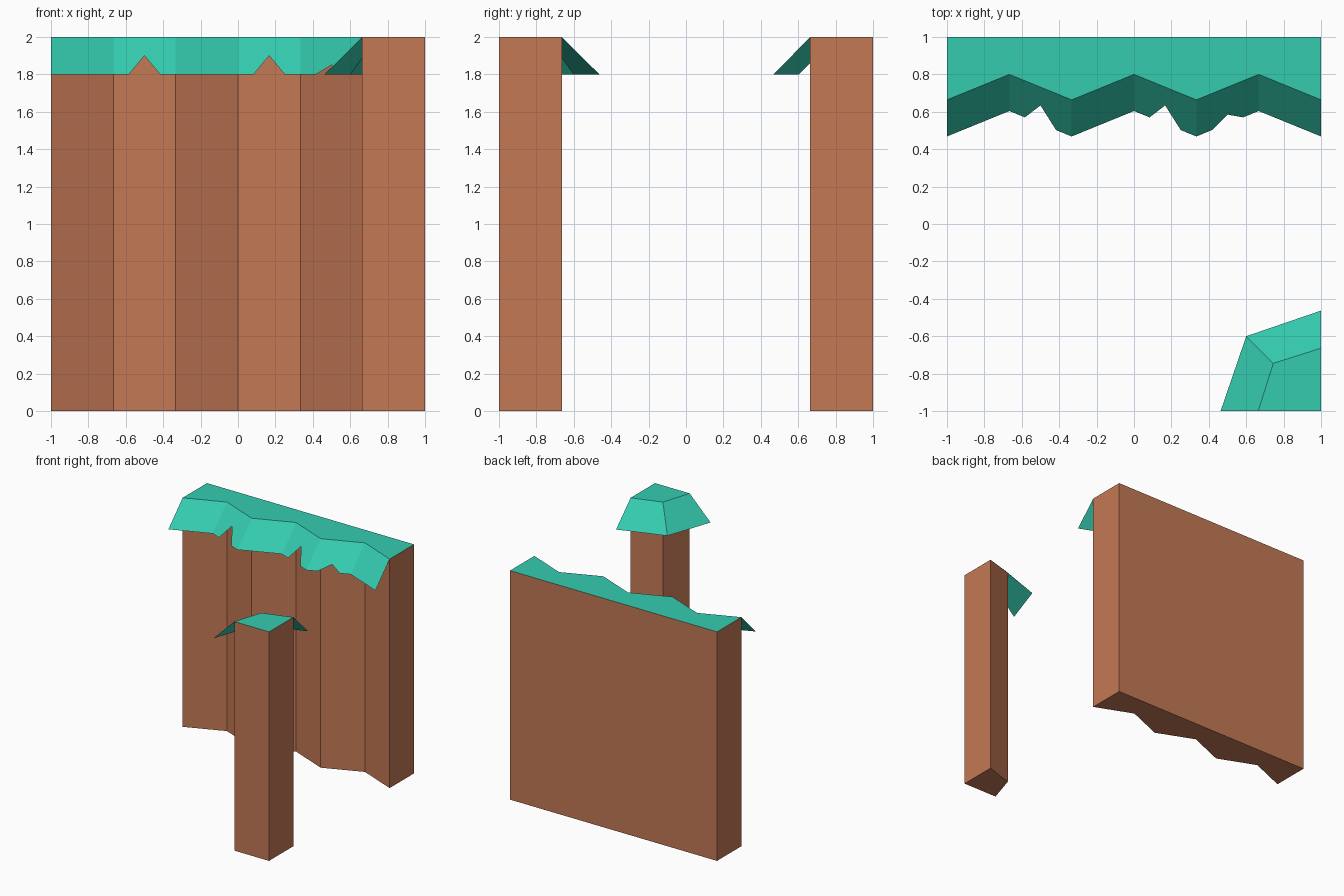
import bpy
import bmesh

if "Cube" in bpy.data.objects:
    bpy.data.objects.remove(bpy.data.objects["Cube"])


def material(name, color):
    m = bpy.data.materials.new(name)
    m.diffuse_color = (*color, 1)
    m.use_nodes = True
    m.node_tree.nodes["Principled BSDF"].inputs["Base Color"].default_value = m.diffuse_color
    return m


ROCK = material("rock", (0.55, 0.19, 0.09))
GRASS = material("grass", (0.035, 0.60, 0.43))
TOP, LIP = 2.0, 1.8


def add_mesh(name, faces, mat):
    """Make a flat-shaded object from coordinate loops, merging shared corners."""
    bm = bmesh.new()
    for f in faces:
        bm.faces.new([bm.verts.new(p) for p in f])
    bmesh.ops.remove_doubles(bm, verts=bm.verts, dist=0.0005)
    me = bpy.data.meshes.new(name)
    bm.to_mesh(me)
    bm.free()
    me.materials.append(mat)
    ob = bpy.data.objects.new(name, me)
    bpy.context.collection.objects.link(ob)
    return ob


def at(p, z):
    return (p[0], p[1], z)


def lerp(a, b, t):
    return tuple(u + (v - u) * t for u, v in zip(a, b))


def rock_column(name, outline):
    """Rock walls and underside; outline runs counter-clockwise from above."""
    faces = [[at(p, 0) for p in reversed(outline)]]
    for a, b in zip(outline, outline[1:] + outline[:1]):
        faces.append([at(a, 0), at(b, 0), at(b, TOP), at(a, TOP)])
    add_mesh(name, faces, ROCK)


def grass_cap(name, outline, inner, outer, notches):
    """Flat turf plus a thin sloping fringe; notches maps panel -> cut depth."""
    faces = [[at(p, TOP) for p in outline]]
    for i in range(len(inner) - 1):
        a, b = at(inner[i], TOP), at(inner[i + 1], TOP)
        c, d = at(outer[i], LIP), at(outer[i + 1], LIP)
        edge = [c]
        if i in notches:
            apex = lerp(lerp(c, d, 0.5), lerp(a, b, 0.5), notches[i])
            edge += [lerp(c, d, 0.25), apex, lerp(c, d, 0.75)]
        faces.append(edge + [d, b, a])
    add_mesh(name, faces, GRASS)


# Cliff wall with a zigzag front
front = [(-1 + i / 3, 0.8 if i % 2 else 0.664) for i in range(7)]
fringe = [(x, y - 0.196) for x, y in front]
cliff = front + [(1, 1), (-1, 1)]
rock_column("cliff_wall", cliff)
grass_cap("cliff_grass", cliff, front, fringe, {1: 0.5, 3: 0.5, 4: 0.25})

# Corner pillar, its fringe on the two inward sides
edge = [(1, -0.664), (0.745, -0.745), (0.664, -1)]
fringe = [(1, -0.463), (0.6, -0.6), (0.463, -1)]
pillar = edge + [(1, -1)]
rock_column("corner_pillar", pillar)
grass_cap("pillar_grass", pillar, edge, fringe, {})
